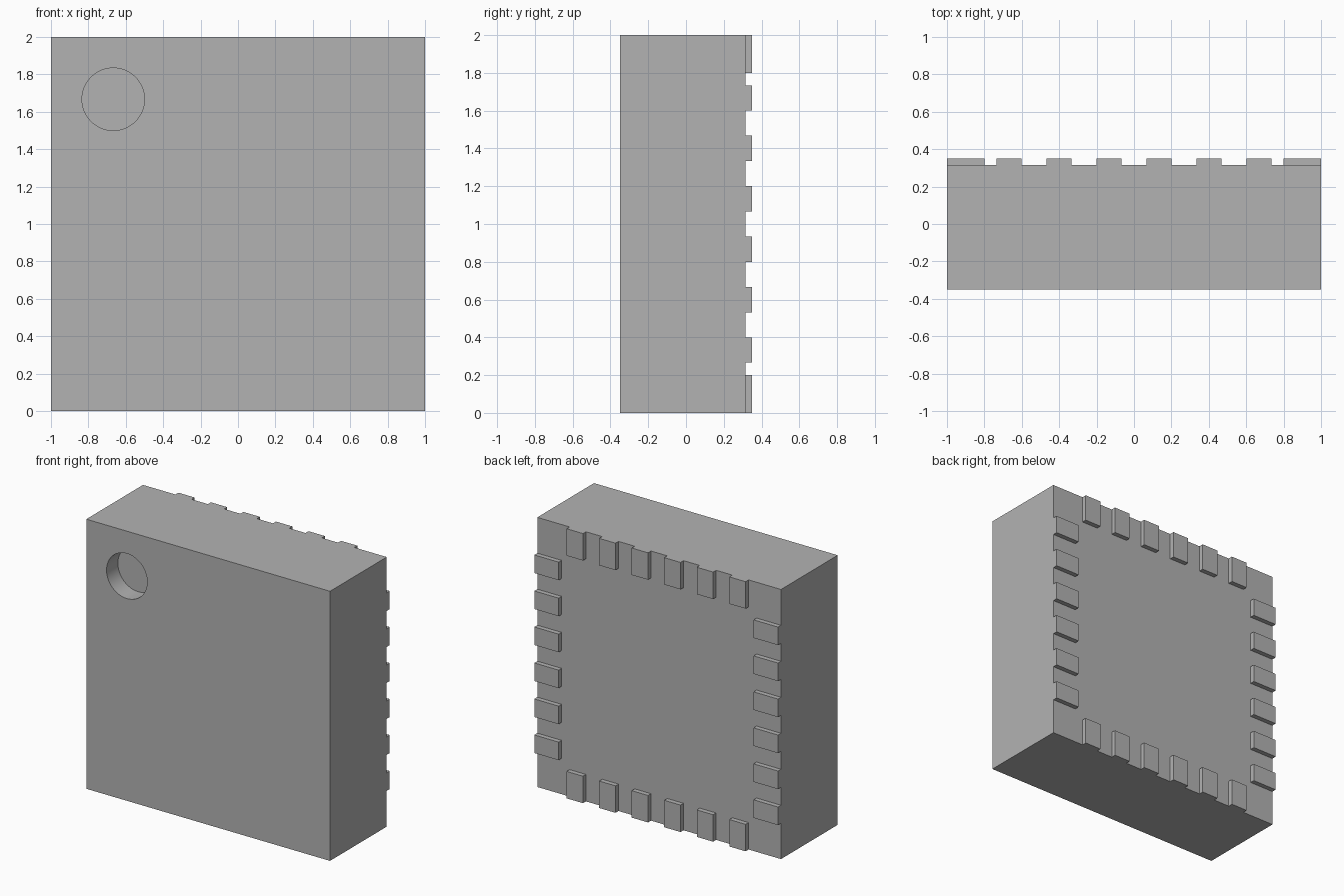
import bpy
import math

default = bpy.data.objects.get("Cube")
if default:
    bpy.data.objects.remove(default, do_unlink=True)

# Single flat grey
grey = bpy.data.materials.new("plain grey")
grey.use_nodes = True
colour = (0.45, 0.45, 0.45, 1)
grey.diffuse_color = colour
grey.node_tree.nodes["Principled BSDF"].inputs["Base Color"].default_value = colour

FRONT, BODY_BACK, PAD_BACK = -0.35, 0.315, 0.35


def box(name, low, high):
    centre = [(a + b) / 2 for a, b in zip(low, high)]
    bpy.ops.mesh.primitive_cube_add(size=1, location=centre)
    obj = bpy.context.object
    obj.name = name
    obj.scale = [b - a for a, b in zip(low, high)]
    bpy.ops.object.transform_apply(location=False, rotation=False, scale=True)
    obj.data.materials.append(grey)
    return obj


# Package body
body = box("package_body", (-1, FRONT, 0), (1, BODY_BACK, 2))

# Round blind port in the upper corner of the front
DEPTH = 0.133
bpy.ops.mesh.primitive_cylinder_add(
    vertices=64, radius=0.167, depth=2 * DEPTH,
    location=(-0.667, FRONT, 1.667), rotation=(math.pi / 2, 0, 0))
cutter = bpy.context.object
cutter.name = "port_cutter"
cutter.data.materials.append(grey)
port = body.modifiers.new("port", "BOOLEAN")
port.operation = "DIFFERENCE"
port.solver = "EXACT"
port.object = cutter
bpy.context.view_layer.objects.active = body
bpy.ops.object.select_all(action="DESELECT")
body.select_set(True)
bpy.ops.object.modifier_apply(modifier=port.name)
bpy.data.objects.remove(cutter, do_unlink=True)
bpy.ops.object.shade_smooth_by_angle(angle=math.radians(30))

# Six contact pads along each edge of the back
PITCH, HALF, LENGTH = 0.267, 0.067, 0.2
for i in range(6):
    c = (i - 2.5) * PITCH
    a, b = c - HALF, c + HALF
    box(f"bottom_pad_{i + 1}", (a, BODY_BACK, 0), (b, PAD_BACK, LENGTH))
    box(f"top_pad_{i + 1}", (a, BODY_BACK, 2 - LENGTH), (b, PAD_BACK, 2))
    box(f"right_pad_{i + 1}", (-1, BODY_BACK, 1 + a), (LENGTH - 1, PAD_BACK, 1 + b))
    box(f"left_pad_{i + 1}", (1 - LENGTH, BODY_BACK, 1 + a), (1, PAD_BACK, 1 + b))
